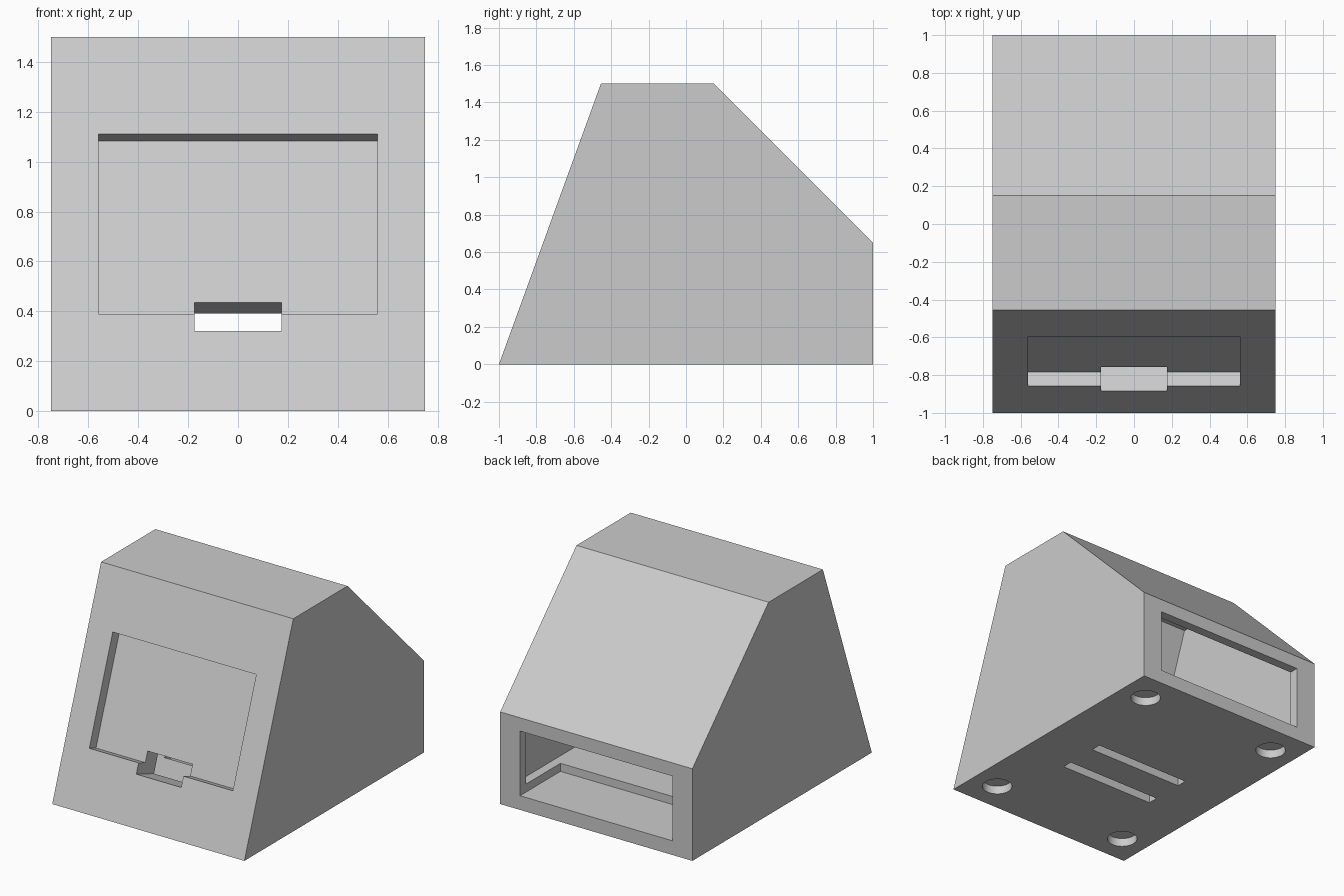
import bpy, bmesh, math

old = bpy.data.objects.get("Cube")
if old:
    bpy.data.objects.remove(old, do_unlink=True)

grey = bpy.data.materials.new("light_grey_plastic")
grey.use_nodes = True
colour = (0.6, 0.6, 0.6, 1)
grey.diffuse_color = colour
grey.node_tree.nodes["Principled BSDF"].inputs["Base Color"].default_value = colour

LEAN = 0.545 / 1.5
TILT = math.atan(LEAN)


def front(z, depth):
    """Side-profile point at a height on the leaning front, sunk by depth."""
    return (-1 + LEAN * z + math.cos(TILT) * depth, z - math.sin(TILT) * depth)


def sunk_box(z0, z1, d0, d1):
    return [front(z0, d0), front(z0, d1), front(z1, d1), front(z1, d0)]


def box(y0, y1, z0, z1):
    return [(y0, z0), (y1, z0), (y1, z1), (y0, z1)]


def prism(name, profile, half_width):
    """Extrude a (y, z) profile evenly across x."""
    bm = bmesh.new()
    face = bm.faces.new([bm.verts.new((-half_width, y, z)) for y, z in profile])
    res = bmesh.ops.extrude_face_region(bm, geom=[face])
    moved = [v for v in res["geom"] if isinstance(v, bmesh.types.BMVert)]
    bmesh.ops.translate(bm, verts=moved, vec=(2 * half_width, 0, 0))
    bmesh.ops.recalc_face_normals(bm, faces=bm.faces)
    mesh = bpy.data.meshes.new(name)
    bm.to_mesh(mesh)
    bm.free()
    mesh.materials.append(grey)
    obj = bpy.data.objects.new(name, mesh)
    bpy.context.collection.objects.link(obj)
    return obj


def cut(target, cutter):
    cutter.hide_render = True
    mod = target.modifiers.new(cutter.name, "BOOLEAN")
    mod.operation = "DIFFERENCE"
    mod.solver = "EXACT"
    mod.object = cutter
    bpy.context.view_layer.objects.active = target
    bpy.ops.object.modifier_apply(modifier=mod.name)
    bpy.data.objects.remove(cutter, do_unlink=True)


# Wedge-shaped outer body
case = prism("case_shell", [(-1, 0), (-0.455, 1.5), (0.15, 1.5), (1, 0.65), (1, 0)], 0.75)

# Hollow inside, with a thick front wall and floor
FLOOR, CEILING, BACK, WALL = 0.157, 1.43, 0.933, 0.21
slope = 1.551
inner_front = lambda z: (-1 + LEAN * z + WALL / math.cos(TILT), z)
cut(case, prism("cavity", [inner_front(FLOOR), inner_front(CEILING),
                           (slope - CEILING, CEILING), (BACK, slope - BACK),
                           (BACK, FLOOR)], 0.66))

# Screen recess and cable slot, square to the leaning front
cut(case, prism("screen_recess", sunk_box(0.39, 1.11, -0.05, 0.08), 0.56))
cut(case, prism("cable_slot", sunk_box(0.32, 0.462, -0.05, 0.26), 0.175))

# Rear opening, which also lowers part of the floor
cut(case, prism("rear_opening", box(0.55, 1.1, 0.1, 0.556), 0.595))

# Vent slits through the floor
for y in (0.012, -0.288):
    cut(case, prism("vent_slit", box(y, y + 0.075, -0.1, 0.25), 0.377))

# Round foot recesses under the corners
for x in (-0.55, 0.55):
    for y in (-0.78, 0.777):
        bpy.ops.mesh.primitive_cylinder_add(vertices=48, radius=0.1, depth=0.12,
                                            location=(x, y, 0))
        foot = bpy.context.object
        foot.name = "foot_recess"
        foot.data.materials.append(grey)
        cut(case, foot)

# Smooth the round walls only
bpy.ops.object.select_all(action="DESELECT")
case.select_set(True)
bpy.context.view_layer.objects.active = case
bpy.ops.object.shade_smooth_by_angle(angle=math.radians(15))
